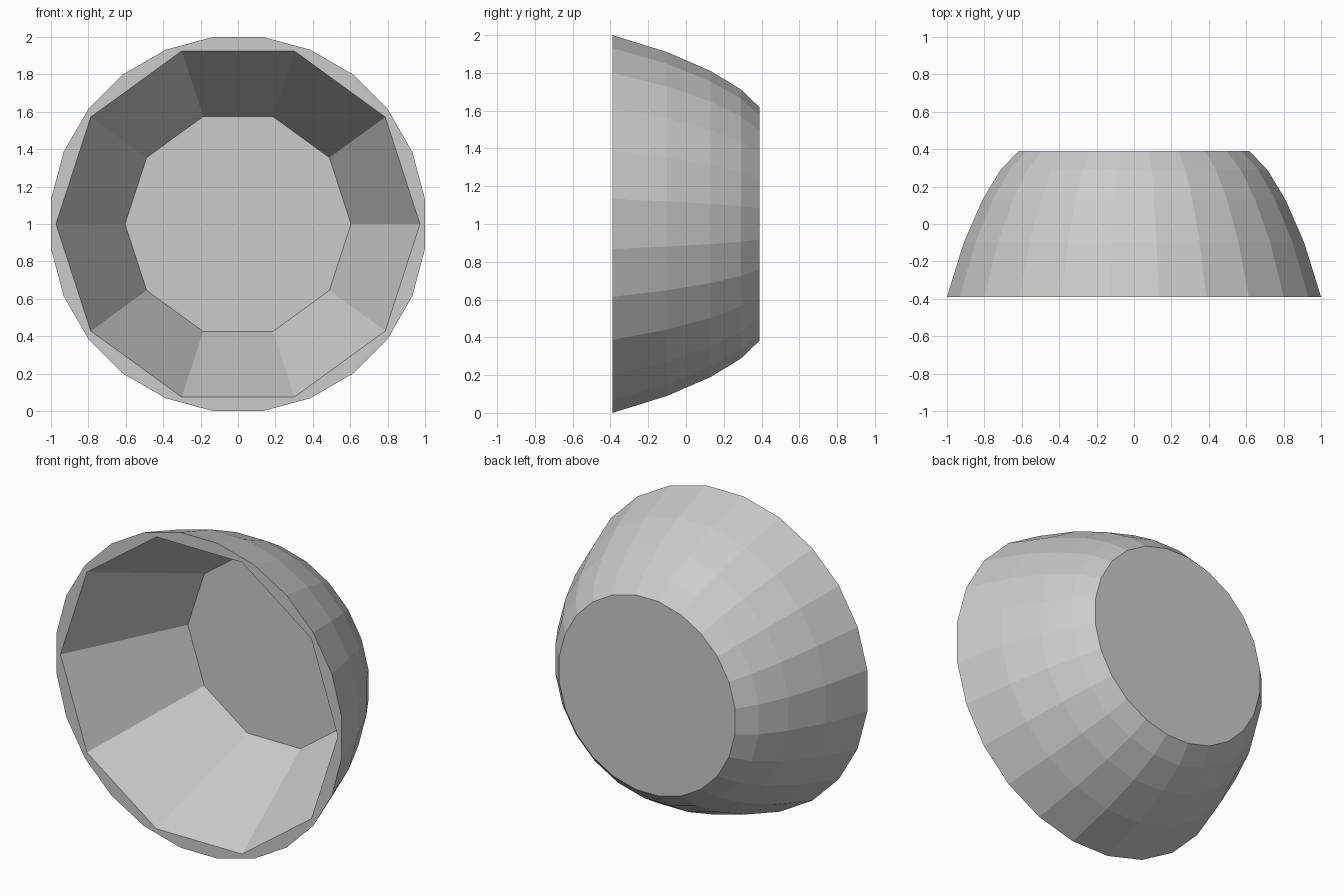
import bpy, bmesh
from math import sin, cos, pi

if "Cube" in bpy.data.objects:
    bpy.data.objects.remove(bpy.data.objects["Cube"])

bm = bmesh.new()

def ring(radius, y, sides, offset=0.0):
    return [bm.verts.new((radius * cos(offset + 2 * pi * i / sides), y,
                          1 + radius * sin(offset + 2 * pi * i / sides)))
            for i in range(sides)]

def skin(a, b):
    n = len(a)
    for i in range(n):
        j = (i + 1) % n
        bm.faces.new((a[i], a[j], b[j], b[i]))

# Curved outer shell, closed by a flat back disc
SIDES = 24
half = pi / SIDES
profile = [(1.0, -0.39), (0.91, -0.10), (0.81, 0.13), (0.713, 0.29), (0.617, 0.39)]
outer = [ring(r / cos(half), y, SIDES, half) for r, y in profile]
for a, b in zip(outer, outer[1:]):
    skin(a, b)
bm.faces.new(outer[-1])

# Ten-sided hollow with a flat floor
mouth = ring(0.973, -0.39, 10)
floor = ring(0.604, 0.36, 10)
skin(mouth, floor)
bm.faces.new(floor)

# Flat rim between the round edge and the ten-sided mouth
rim_edges = [e for e in bm.edges if e.is_boundary]
bmesh.ops.triangle_fill(bm, edges=rim_edges, use_beauty=True, normal=(0, -1, 0))

bmesh.ops.recalc_face_normals(bm, faces=bm.faces[:])
mesh = bpy.data.meshes.new("bowl")
bm.to_mesh(mesh)
bm.free()
bowl = bpy.data.objects.new("bowl", mesh)
bpy.context.collection.objects.link(bowl)
